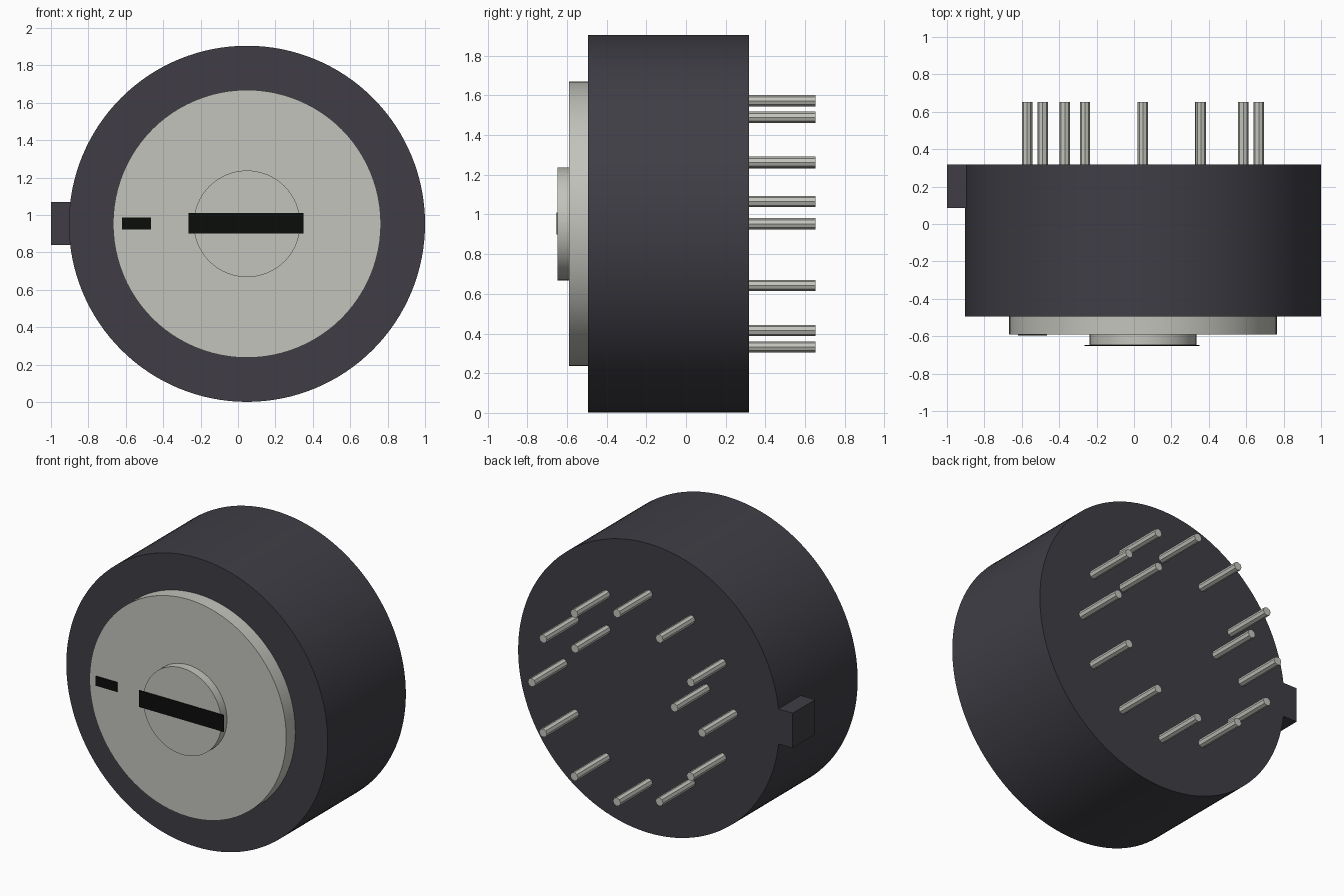
import bpy
from math import cos, sin, pi, radians

cube = bpy.data.objects.get("Cube")
if cube:
    bpy.data.objects.remove(cube, do_unlink=True)

CX, CZ = 0.048, 0.953      # axis of the round parts
FRONT, BACK = -0.495, 0.318


def material(name, color):
    mat = bpy.data.materials.new(name)
    mat.use_nodes = True
    mat.diffuse_color = (*color, 1)
    mat.node_tree.nodes["Principled BSDF"].inputs["Base Color"].default_value = (*color, 1)
    return mat


dark = material("dark plastic", (0.05, 0.048, 0.06))
metal = material("pale metal", (0.55, 0.55, 0.51))
black = material("black slot", (0.003, 0.004, 0.003))


def finish(name, mat):
    obj = bpy.context.object
    obj.name = name
    obj.data.materials.append(mat)
    return obj


def disc(name, mat, x, z, radius, y0, y1, sides=96):
    """Cylinder lying along y."""
    bpy.ops.mesh.primitive_cylinder_add(
        vertices=sides, radius=radius, depth=y1 - y0,
        location=(x, (y0 + y1) / 2, z), rotation=(pi / 2, 0, 0))
    bpy.ops.object.shade_smooth_by_angle(angle=radians(30))
    return finish(name, mat)


def box(name, mat, low, high):
    bpy.ops.mesh.primitive_cube_add(
        size=1, location=[(a + b) / 2 for a, b in zip(low, high)])
    obj = finish(name, mat)
    obj.scale = [b - a for a, b in zip(low, high)]
    return obj


# Round housing with its locating key
disc("housing", dark, CX, CZ, 0.952, FRONT, BACK, 128)
box("locating_key", dark, (-1, 0.085, 0.84), (-0.85, BACK, 1.07))

# Front plate and raised centre button
disc("front_plate", metal, CX, CZ, 0.716, -0.59, FRONT)
disc("centre_button", metal, CX, CZ, 0.285, -0.648, -0.59, 64)

# Painted slot and pointer mark
box("button_slot", black, (-0.265, -0.652, 0.9), (0.35, -0.647, 1.01))
box("pointer_mark", black, (-0.62, -0.595, 0.923), (-0.465, -0.588, 0.986))

# Outer ring of contacts, plus two inner contacts
contacts = [(0.62, i * 30) for i in range(12)] + [(0.433, 45), (0.433, 165)]
for i, (ring, degrees) in enumerate(contacts):
    a = radians(degrees)
    disc(f"contact_pin_{i + 1}", metal, CX + ring * cos(a), CZ + ring * sin(a),
         0.028, BACK - 0.01, 0.652, 8)
